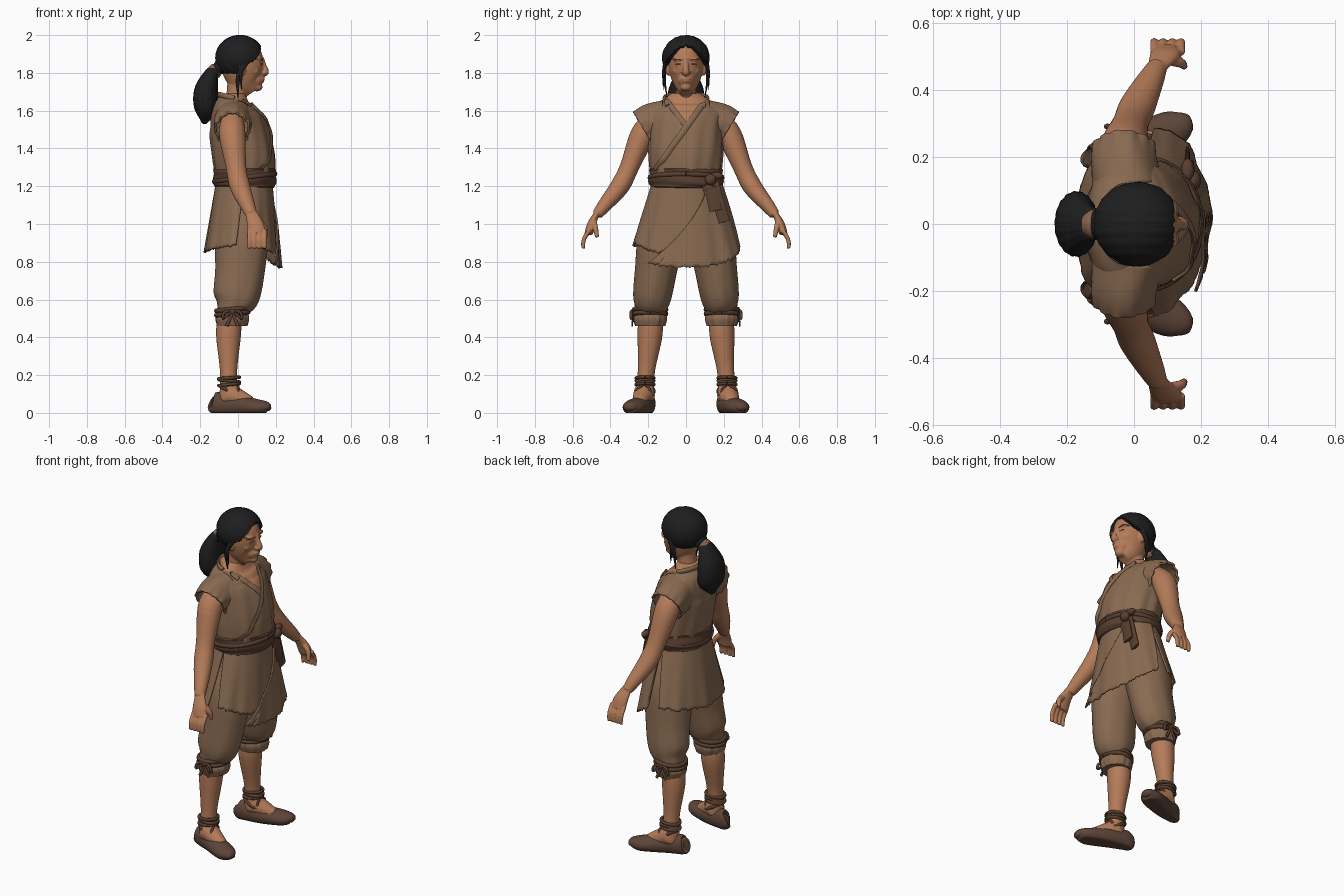
import bpy, bmesh, random
from math import sin, cos, pi, radians
from mathutils import Vector, Matrix
from mathutils.bvhtree import BVHTree

random.seed(4)
if "Cube" in bpy.data.objects:
    bpy.data.objects.remove(bpy.data.objects["Cube"])

FORWARD, SIDEWAYS, UP = Matrix.Identity(3)


def material(name, *rgb):
    made = bpy.data.materials.new(name)
    made.use_nodes = True
    made.diffuse_color = (*rgb, 1)
    made.node_tree.nodes["Principled BSDF"].inputs["Base Color"].default_value = (*rgb, 1)
    return made


SKIN = material("warm skin", .46, .2, .1)
CLOTH = material("tan cloth", .25, .145, .083)
SASH = material("dark brown cloth", .1, .05, .03)
SHOE = material("brown leather", .11, .06, .04)
HAIR = material("black hair", .013, .013, .014)
BROWN = material("light brown", .25, .12, .07)


def spline(points, steps):
    """Smooth path through points of any dimension."""
    first, last = points[0] * 2 - points[1], points[-1] * 2 - points[-2]
    padded = [first, *points, last]
    path = []
    for a, b, c, d in zip(padded, padded[1:], padded[2:], padded[3:]):
        for k in range(steps):
            t = k / steps
            bend = a * 2 - b * 5 + c * 4 - d
            cubic = b * 3 - a - c * 3 + d
            path.append((b * 2 + (c - a) * t + bend * t ** 2 + cubic * t ** 3) / 2)
    return path + [points[-1]]


def tube(bm, points, axis=FORWARD, flat=1, sides=24, steps=5, fold=None, cap=True):
    """Tube through (x, y, z, radius along axis[, cross radius])."""
    points = [Vector(p if len(p) > 4 else (*p, p[3] * flat)) for p in points]
    path = spline(points, steps)
    end = len(path) - 1
    rings = []
    for i, point in enumerate(path):
        along = path[min(i + 1, end)].to_3d() - path[max(i - 1, 0)].to_3d()
        along.normalize()
        u = (axis - along * axis.dot(along)).normalized() * point[3]
        v = along.cross(u).normalized() * point[4]
        ring = []
        for j in range(sides):
            angle = 2 * pi * j / sides
            swell = fold(angle, i / end) if fold else 1
            ring.append(bm.verts.new(point.to_3d() + (u * cos(angle) + v * sin(angle)) * swell))
        rings.append(ring)
    for low, high in zip(rings, rings[1:]):
        for j in range(sides):
            bm.faces.new((low[j], low[j - 1], high[j - 1], high[j]))
    if cap:
        bm.faces.new(rings[0])
        bm.faces.new(rings[-1])


def blob(bm, centre, radii, detail=16):
    place = Matrix.Translation(centre) @ Matrix.Diagonal((*radii, 1))
    return bmesh.ops.create_uvsphere(bm, u_segments=detail * 2, v_segments=detail,
                                     radius=1, matrix=place)["verts"]


def hoop(bm, x, y, z, radius, flat, thick, tilt=0):
    turns = [pi * k / 8 for k in range(17)]
    tube(bm, [(x + radius * cos(a), y + radius * flat * sin(a), z + tilt * cos(a), thick)
              for a in turns], axis=UP, sides=8, steps=3)


def finish(bm, name, *materials, voxel=0, thick=0, rule=None, mirror=False):
    bmesh.ops.recalc_face_normals(bm, faces=bm.faces)
    for face in bm.faces:
        face.smooth = True
        if rule and rule(face.calc_center_median()):
            face.material_index = 1
    mesh = bpy.data.meshes.new(name)
    bm.to_mesh(mesh)
    bm.free()
    mesh.set_sharp_from_angle(angle=radians(55))
    part = bpy.data.objects.new(name, mesh)
    bpy.context.collection.objects.link(part)
    for m in materials:
        mesh.materials.append(m)
    if voxel:
        fuse = part.modifiers.new("Fuse", 'REMESH')
        fuse.mode, fuse.voxel_size, fuse.use_smooth_shade = 'VOXEL', voxel, True
        soften = part.modifiers.new("Soften", 'SMOOTH')
        soften.factor, soften.iterations = .5, 4
    if thick:
        solid = part.modifiers.new("Thickness", 'SOLIDIFY')
        solid.thickness, solid.offset = thick, 0
    if mirror:
        pair = part.modifiers.new("Other side", 'MIRROR')
        pair.use_axis, pair.use_mirror_merge = (False, True, False), False


def strip(bm, tree, start, end, thin, wide, lift=.003):
    """Flat band laid on the front of a surface, from one (y, z) to another."""
    points = []
    for k in range(9):
        y, z = Vector(start).lerp(Vector(end), k / 8)
        hit = tree.ray_cast(FORWARD + SIDEWAYS * y + UP * z, -FORWARD)[0]
        spot = hit or tree.find_nearest(Vector((.1, y, z)))[0]
        points.append((spot.x + lift, spot.y, spot.z, thin, wide))
    tube(bm, points, sides=10)


# Head, neck and face
bm = bmesh.new()
tube(bm, [(.08, 0, 1.7, .04), (.04, 0, 1.76, .09), (.02, 0, 1.85, .115), (.01, 0, 1.93, .1),
          (0, 0, 1.98, .05)], flat=.82, sides=40)
tube(bm, [(-.04, 0, 1.58, .07), (-.01, 0, 1.67, .055), (0, 0, 1.78, .055)])
tube(bm, [(.125, 0, 1.88, .012), (.136, 0, 1.84, .014), (.146, 0, 1.805, .018), (.13, 0, 1.79, .012)])
blob(bm, (.09, 0, 1.765), (.045, .045, .045))
blob(bm, (.1, 0, 1.725), (.03, .03, .023))
blob(bm, (.13, 0, 1.77), (.012, .026, .008))
blob(bm, (.13, 0, 1.757), (.01, .022, .008))
for side in (1, -1):
    blob(bm, (.11, side * .04, 1.87), (.02, .03, .01))
    blob(bm, (.11, side * .04, 1.845), (.014, .02, .01))
    blob(bm, (.09, side * .05, 1.81), (.02, .02, .02))
    blob(bm, (.135, side * .014, 1.8), (.014, .01, .01))
    blob(bm, (.02, side * .095, 1.82), (.02, .014, .036))
head_surface = BVHTree.FromBMesh(bm)
finish(bm, "head", SKIN, voxel=.005)

bm = bmesh.new()
strip(bm, head_surface, (.02, 1.868), (.07, 1.874), .003, .003, lift=0)
strip(bm, head_surface, (.03, 1.847), (.055, 1.847), .003, .002, lift=0)
finish(bm, "brows_and_lashes", BROWN, mirror=True)

# Hair swept back from a centre part, tucked under the face line
bm = bmesh.new()
crown = Vector((.01, 0, 1.88))
for vert in blob(bm, crown, (.13, .126, .12), detail=36):
    offset = vert.co - crown
    hairline = 1.94 - 8 * offset.y ** 2 if vert.co.x > .01 else 1.79
    groove = 1 + .01 * sin(offset.y * 190)
    vert.co = crown + offset * (groove if vert.co.z > hairline else .7)
tube(bm, [(-.06, 0, 1.86, .05), (-.12, 0, 1.81, .03)], flat=1.3)
finish(bm, "hair", HAIR)

bm = bmesh.new()
tube(bm, [(.07, .08, 1.89, .02), (.03, .11, 1.84, .016), (0, .115, 1.77, .012), (0, .1, 1.67, .002)],
     flat=.7, sides=10)
tube(bm, [(.03, .11, 1.86, .015), (.015, .12, 1.8, .01), (.02, .12, 1.71, .002)], flat=.7, sides=10)
finish(bm, "temple_locks", HAIR, mirror=True)

bm = bmesh.new()
tube(bm, [(-.11, 0, 1.81, .03), (-.14, 0, 1.79, .04), (-.17, 0, 1.7, .063), (-.17, 0, 1.6, .058),
          (-.18, 0, 1.53, .01)], flat=1.5, sides=72, fold=lambda a, t: 1 + .015 * sin(18 * a + t))
finish(bm, "ponytail", HAIR)
bm = bmesh.new()
tube(bm, [(-.1, 0, 1.82, .03), (-.12, 0, 1.81, .04), (-.14, 0, 1.8, .035)], flat=1.1)
finish(bm, "hair_band", BROWN)

# Tunic with open neck
bm = bmesh.new()
tube(bm, [(.04, 0, 1.2, .15, .18), (.03, 0, 1.35, .165, .195), (0, 0, 1.5, .155, .2),
          (-.02, 0, 1.57, .13, .21), (-.03, 0, 1.62, .11, .18), (-.03, 0, 1.66, .08, .12),
          (-.03, 0, 1.69, .07, .08)], sides=96, steps=10,
     fold=lambda a, t: 1 + .016 * (1 - t) * (sin(7 * a + 6 * t) + sin(13 * a - 9 * t)))
tunic_surface = BVHTree.FromBMesh(bm)
finish(bm, "tunic", CLOTH, SKIN,
       rule=lambda c: c.x > -.04 and abs(c.y) < (c.z - 1.53) * .8)

# Crossed collar bands and neck edge
bm = bmesh.new()
strip(bm, tunic_surface, (.115, 1.67), (-.16, 1.29), .008, .017)
strip(bm, tunic_surface, (-.115, 1.67), (0, 1.52), .007, .015)
tube(bm, [(-.02 - .08 * sin(a), .115 * cos(a), 1.665 + .02 * sin(a), .015)
          for a in [pi * k / 8 for k in range(9)]], axis=UP, flat=.6, sides=10)
finish(bm, "collar", CLOTH)


# Skirt panels with ragged hems
def skirt_point(turn, z, out):
    drop = (1.24 - z) / .38
    wave = 1 + .018 * drop * (sin(9 * turn) + .6 * sin(17 * turn + 1))
    depth = (.143 + .048 * drop) * wave + out
    width = (.17 + .121 * drop) * wave + out
    return Vector((.033 - .015 * drop + depth * cos(turn), width * sin(turn), z))


def panel(name, start, end, hem, out=0, columns=70, rows=24):
    bm = bmesh.new()
    grid = []
    for i in range(columns + 1):
        rag = random.uniform(-.007, .007)
        line = []
        for j in range(rows + 1):
            down = j / rows
            degrees = start(down) + (end(down) - start(down)) * i / columns
            z = 1.24 + (hem(degrees) + rag - 1.24) * down
            line.append(bm.verts.new(skirt_point(radians(degrees), z, out)))
        grid.append(line)
    for left, right in zip(grid, grid[1:]):
        for j in range(rows):
            bm.faces.new((left[j], left[j + 1], right[j + 1], right[j]))
    surface = BVHTree.FromBMesh(bm)
    finish(bm, name, CLOTH, thick=.009)
    return surface


panel("skirt_back", start=lambda down: 90 + 9 * down, end=lambda down: 270 - 9 * down,
      hem=lambda d: .85 + abs(d - 180) / 2000)
panel("skirt_under_flap", start=lambda down: -90 + 12 * down, end=lambda down: 50 - 30 * down,
      hem=lambda d: .85 + abs(d + 30) / 900)
flap_surface = panel("skirt_over_flap", start=lambda down: 90 - 12 * down, end=lambda down: 44 - 82 * down,
                     hem=lambda d: .77 + (d / 240) ** 2, out=.01)

# Sash with knot and hanging ends
bm = bmesh.new()
tube(bm, [(.035, 0, z, depth) for z, depth in ((1.19, .15), (1.21, .165), (1.28, .165), (1.3, .15))],
     flat=1.18, sides=72, steps=10, fold=lambda a, t: 1 + .02 * sin(19 * t + 1.5 * sin(2 * a)))
hoop(bm, .035, 0, 1.245, radius=.16, flat=1.19, thick=.014, tilt=.02)
finish(bm, "sash", SASH)
bm = bmesh.new()
blob(bm, (.175, .13, 1.235), (.025, .03, .03))
blob(bm, (.16, .16, 1.255), (.02, .035, .02))
strip(bm, flap_surface, (.12, 1.22), (.155, 1.07), .008, .038, lift=.015)
strip(bm, flap_surface, (.14, 1.22), (.2, 1.01), .008, .035, lift=.022)
finish(bm, "sash_knot_and_ends", SASH)

# Short torn sleeves
bm = bmesh.new()
tube(bm, [(-.02, .1, 1.54, .1), (-.03, .18, 1.525, .093), (-.03, .225, 1.5, .088)], flat=1.14, sides=64,
     steps=8, cap=False, fold=lambda a, t: 1 + .05 * t ** 4 * sin(13 * a) + .02 * sin(5 * a + 4 * t))
finish(bm, "sleeves", CLOTH, thick=.012, mirror=True)

# Arms and hands
bm = bmesh.new()
tube(bm, [(-.03, .17, 1.55, .06), (-.03, .23, 1.47, .07), (-.01, .3, 1.3, .054), (.01, .35, 1.2, .054),
          (.05, .43, 1.1, .04), (.07, .47, 1.05, .03)], flat=.94)
tube(bm, [(.07, .47, 1.06, .03), (.09, .5, 1, .044), (.1, .515, .95, .046)], flat=.5)
for finger in range(4):
    x = .06 + .027 * finger
    tube(bm, [(x, .51, .97, .012), (x, .54, .92, .012), (x, .545, .87, .01)], sides=12)
tube(bm, [(.1, .49, 1.02, .016), (.14, .48, .98, .015), (.15, .47, .93, .011)], sides=12)
finish(bm, "arms", SKIN, voxel=.005, mirror=True)

# Gathered trouser legs
bm = bmesh.new()
tube(bm, [(.02, .09, 1.15, .11, .08), (.02, .13, .95, .14, .12), (.01, .16, .75, .13, .11),
          (-.01, .18, .61, .12, .1), (-.03, .19, .54, .08, .08), (-.03, .19, .5, .09, .09),
          (-.03, .19, .46, .08, .08)], sides=64,
     fold=lambda a, t: 1 + .022 * t * (sin(8 * a + 5 * t) + sin(15 * a) * (t > .7)))
finish(bm, "trouser_legs", CLOTH, mirror=True)

# Knee ties with bows on the outside
bm = bmesh.new()
for z in (.525, .548):
    hoop(bm, -.03, .19, z, radius=.084, flat=1, thick=.013, tilt=.008)
blob(bm, (-.03, .28, .535), (.016, .012, .014))
for way in (.01, -.01):
    tube(bm, [(-.03, .28, .54, .007), (-.03 + 4 * way, .29, .535, .008), (-.03 + 5 * way, .29, .5, .008),
              (-.03 + way, .28, .53, .006)], sides=8)
    tube(bm, [(-.03, .28, .53, .008), (-.03 + 3 * way, .285, .46, .009)], flat=.5, sides=8)
finish(bm, "knee_ties", SASH, mirror=True)

# Lower legs and insteps
bm = bmesh.new()
tube(bm, [(-.04, .19, .55, .06), (-.05, .19, .42, .067), (-.05, .21, .22, .046), (-.05, .22, .06, .05)])
tube(bm, [(-.05, .22, .1, .06), (.07, .25, .05, .035)], axis=UP)
finish(bm, "lower_legs", SKIN, voxel=.008, mirror=True)

# Flat shoes with ankle straps
bm = bmesh.new()
tube(bm, [(-.14, .2, .055, .03, .02), (-.12, .2, .05, .06, .04), (-.01, .23, .04, .055, .055),
          (.1, .275, .03, .043, .06), (.15, .295, .03, .03, .04), (.17, .3, .02, .01, .02)],
     axis=UP, sides=32, steps=8)
for vert in bm.verts:
    vert.co.z = max(vert.co.z, 0)
finish(bm, "shoes", SHOE, mirror=True)
bm = bmesh.new()
for z, tilt in ((.185, .004), (.17, -.006), (.15, .006), (.115, -.03)):
    hoop(bm, -.047, .217, z, radius=.055, flat=.86, thick=.009, tilt=tilt)
for y in (.19, .26):
    tube(bm, [(0, .22, .155, .007), (0, y, .12, .007), (-.01, y, .08, .007)], sides=8)
finish(bm, "ankle_straps", SASH, mirror=True)
